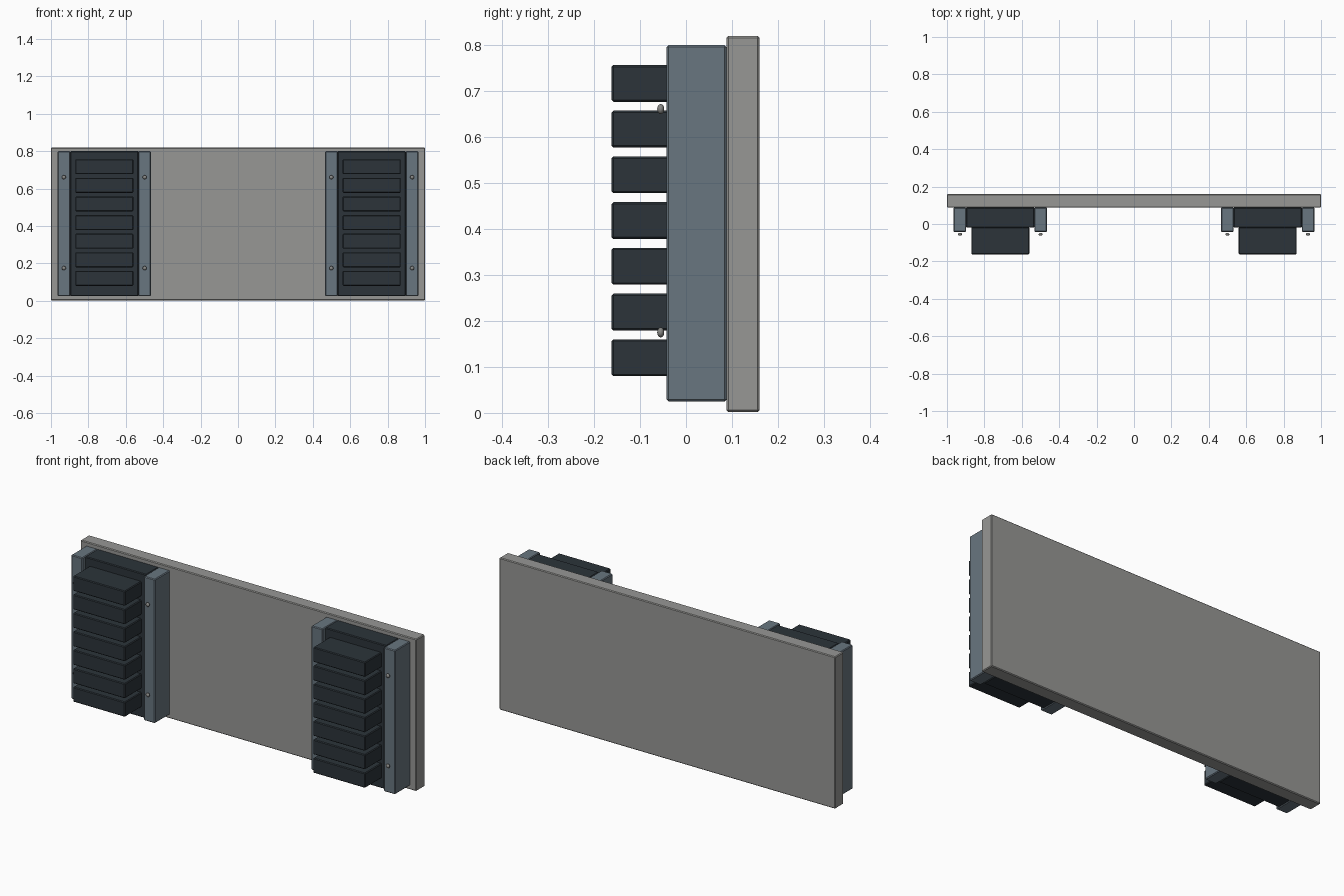
import bpy
import math

cube = bpy.data.objects.get("Cube")
if cube:
    bpy.data.objects.remove(cube, do_unlink=True)


def material(name, rgb):
    mat = bpy.data.materials.new(name)
    mat.use_nodes = True
    mat.diffuse_color = (*rgb, 1)
    mat.node_tree.nodes["Principled BSDF"].inputs["Base Color"].default_value = (*rgb, 1)
    return mat


concrete = material("warm_grey", (0.31, 0.31, 0.30))
steel = material("blue_grey_steel", (0.14, 0.18, 0.215))
rubber = material("dark_rubber", (0.025, 0.034, 0.042))
bolt_metal = material("bolt_grey", (0.25, 0.25, 0.24))


def box(name, mat, x, y, z, bevel=0.004):
    """Bevelled box spanning the given (low, high) ranges."""
    bpy.ops.mesh.primitive_cube_add(size=1, location=[sum(r) / 2 for r in (x, y, z)])
    obj = bpy.context.object
    obj.name = name
    obj.scale = [r[1] - r[0] for r in (x, y, z)]
    bpy.ops.object.transform_apply(location=False, rotation=False, scale=True)
    obj.data.materials.append(mat)
    mod = obj.modifiers.new("edge_bevel", "BEVEL")
    mod.width = bevel
    mod.segments = 1
    return obj


def bolt(name, x, z):
    """Flattened round bolt head facing the front."""
    bpy.ops.mesh.primitive_uv_sphere_add(segments=16, ring_count=8, radius=0.011,
                                         location=(x, -0.055, z),
                                         rotation=(math.pi / 2, 0, 0))
    obj = bpy.context.object
    obj.name = name
    obj.scale = (1, 1, 0.7)
    obj.data.materials.append(bolt_metal)
    bpy.ops.object.shade_smooth_by_angle()


# Backing slab
box("back_panel", concrete, (-1, 1), (0.088, 0.16), (0.002, 0.82))

# Two ribbed bumper units, each with side rails and bolts
for side, cx in (("right", -0.715), ("left", 0.715)):
    box(side + "_bumper_base", rubber, (cx - 0.183, cx + 0.183), (-0.02, 0.088), (0.025, 0.8))
    for i in range(7):
        z = 0.12 + i * 0.0995
        box(f"{side}_bumper_rib_{i + 1}", rubber, (cx - 0.155, cx + 0.155),
            (-0.162, -0.018), (z - 0.04, z + 0.04))
    for edge, s in (("outer", math.copysign(1, cx)), ("inner", -math.copysign(1, cx))):
        rx = cx + s * 0.216
        box(f"{side}_{edge}_rail", steel, (rx - 0.0335, rx + 0.0335), (-0.042, 0.088), (0.025, 0.8))
        for level, z in (("lower", 0.175), ("upper", 0.661)):
            bolt(f"{side}_{edge}_{level}_bolt", rx, z)
